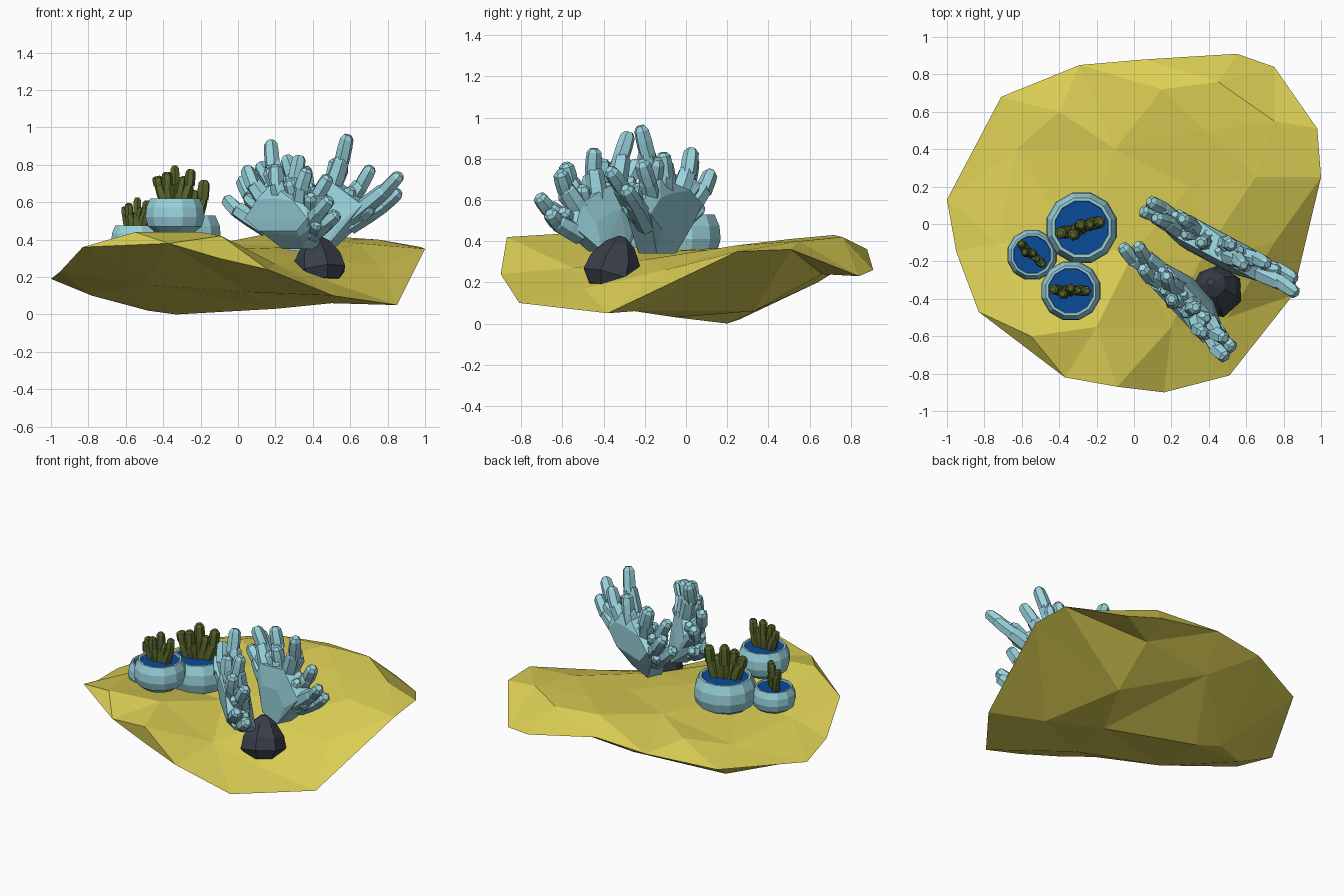
import bpy, bmesh, math
from mathutils import Vector
from mathutils.geometry import delaunay_2d_cdt

cube = bpy.data.objects.get("Cube")
if cube:
    bpy.data.objects.remove(cube)


def material(name, rgb):
    m = bpy.data.materials.new(name)
    m.use_nodes = True
    m.diffuse_color = (*rgb, 1)
    m.node_tree.nodes["Principled BSDF"].inputs["Base Color"].default_value = (*rgb, 1)
    return m


SAND = material("sand yellow", (.72, .63, .09))
BLUE = material("pale coral blue", (.32, .65, .72))
WATER = material("deep water blue", (.003, .07, .33))
GREEN = material("plant green", (.1, .135, .025))
STONE = material("dark slate", (.04, .048, .065))


def finish(bm, name, mat):
    bmesh.ops.recalc_face_normals(bm, faces=bm.faces)
    mesh = bpy.data.meshes.new(name)
    bm.to_mesh(mesh)
    bm.free()
    mesh.materials.append(mat)
    obj = bpy.data.objects.new(name, mesh)
    bpy.context.collection.objects.link(obj)
    return obj


def sweep(bm, start, end, profile, sides):
    """Sweep rings of (radius, fraction along axis) between two points."""
    axis = end - start
    turn = axis.to_track_quat('Z', 'Y')
    rings = []
    for r, t in profile:
        ring = []
        for i in range(sides):
            a = math.tau * (i + .5) / sides
            offset = Vector((r * math.cos(a), r * math.sin(a), 0))
            ring.append(bm.verts.new(start + axis * t + turn @ offset))
        rings.append(ring)
    for low, high in zip(rings, rings[1:]):
        for i in range(sides):
            j = (i + 1) % sides
            bm.faces.new((low[i], low[j], high[j], high[i]))
    bm.faces.new(rings[0][::-1])
    bm.faces.new(rings[-1])


def finger(bm, start, end, r):
    sweep(bm, start, end, [(r, 0), (r, .5), (r * .9, .86), (r * .5, 1)], 6)


# Sand bed: a shared rim with separate upper and lower facets
rim = [(-1, .13, .19), (-.71, .68, .27), (-.29, .85, .33), (.06, .88, .36),
       (.55, .91, .26), (.75, .84, .23), (.98, .51, .36), (1, .25, .35),
       (.85, -.38, .05), (.51, -.81, .1), (.16, -.9, .24), (-.09, -.87, .42),
       (-.37, -.82, .38), (-.83, -.47, .36), (-.95, -.15, .23)]
upper = [(-.55, -.6, .44), (-.2, -.55, .44), (-.3, -.12, .34), (-.72, -.1, .33),
         (0, -.15, .35), (.2, -.55, .27), (.5, -.5, .17), (.35, -.2, .31),
         (.75, -.1, .26), (.65, .25, .38), (.3, .2, .36), (-.1, .4, .38),
         (-.63, .4, .31), (-.4, .6, .37), (.15, .72, .43), (.45, .76, .42),
         (.38, .5, .41), (.75, .55, .4)]
lower = [(-.33, .2, 0), (-.48, .26, .02), (.2, -.05, .03), (.4, .33, .06),
         (.45, .66, .24), (-.05, .64, .2), (-.78, .08, .1), (-.5, -.35, .16),
         (.05, -.5, .12), (.5, -.25, .06), (-.1, -.855, .3)]
bm = bmesh.new()
edge = [bm.verts.new(p) for p in rim]
for inner in (upper, lower):
    pts = rim + inner
    verts = edge + [bm.verts.new(p) for p in inner]
    n = len(rim)
    loops = [(i, (i + 1) % n) for i in range(n)]
    result = delaunay_2d_cdt([Vector(p[:2]) for p in pts], loops, [], 1, 1e-5)
    faces, source = result[2], result[3]
    for f in faces:
        bm.faces.new([verts[source[i][0]] for i in f])
finish(bm, "sand_bed", SAND)

# Rock: faceted dome leaning back
bm = bmesh.new()
sweep(bm, Vector((.45, -.38, .17)), Vector((.41, -.31, .42)),
      [(.1, 0), (.145, .22), (.13, .52), (.075, .84), (.02, 1)], 7)
finish(bm, "rock", STONE)


# Coral fans: a cupped, webbed palm with chunky fingers growing from its edge
def coral_fan(name, base, centre, along, half_width, cup, tips):
    base, centre = Vector(base), Vector(centre)
    along = Vector(along).normalized()
    across = Vector((-along.y, along.x, 0))
    bm = bmesh.new()
    palm = [base + along * half_width * s + across * w for s in (-1, 1) for w in (-.05, .05)]
    spines = []
    for i, (s, z) in enumerate(tips):
        tip = centre + along * s + across * (.035 if i % 2 else -.03)
        tip.z = z
        knuckle = base.lerp(tip, .6) + across * cup
        spines.append((knuckle, tip))
        waist = base.lerp(tip, .36) + across * cup
        palm += [waist + across * .072, waist - across * .072]
        palm += [knuckle + across * .05, knuckle - across * .05]
    hull = [bm.verts.new(p) for p in palm]
    out = bmesh.ops.convex_hull(bm, input=hull)
    loose = [v for v in out["geom_interior"] if isinstance(v, bmesh.types.BMVert)]
    bmesh.ops.delete(bm, geom=loose, context='VERTS')
    for i, (knuckle, tip) in enumerate(spines):
        # each finger bends upward past its middle
        bend = knuckle.lerp(tip, .45) + across * cup * .5 - Vector((0, 0, .012))
        finger(bm, base.lerp(knuckle, .7), bend.lerp(tip, .3), .05)
        finger(bm, bend, tip, .041)
        # stubby bud on alternating sides of the palm
        side = across * (-.06 if i % 2 else .06)
        finger(bm, base.lerp(knuckle, .8), knuckle.lerp(tip, .35) + side, .04)
    finish(bm, name, BLUE)


coral_fan("front_coral_fan", (.33, -.38, .35), (.25, -.41, 0), (.68, -.73, 0), .08, -.03,
          [(-.43, .62), (-.38, .73), (-.27, .79), (-.15, .93), (-.04, .8),
           (.08, .85), (.21, .78), (.31, .74), (.39, .62), (.38, .54)])
coral_fan("rear_coral_fan", (.39, -.14, .34), (.46, -.12, 0), (.88, -.47, 0), .1, .02,
          [(-.46, .65), (-.45, .74), (-.38, .81), (-.25, .85), (-.1, .79),
           (.05, .83), (.16, .96), (.27, .79), (.48, .75), (.44, .66)])


# Round pots with a thick lip, water and a row of bent plant fingers
def planter(name, x, y, top, r, row, rise):
    foot, mouth = Vector((x, y, top - 1.12 * r)), Vector((x, y, top))
    bm = bmesh.new()
    sweep(bm, foot, mouth, [(r * .65, 0), (r * .91, .18), (r, .45), (r * .97, .74),
                            (r * .84, 1), (r * .76, 1), (r * .72, .9)], 12)
    finish(bm, name + "_pot", BLUE)

    bm = bmesh.new()
    level = mouth - Vector((0, 0, .01))
    sweep(bm, level - Vector((0, 0, .008)), level, [(r * .75, 0), (r * .75, 1)], 12)
    finish(bm, name + "_water", WATER)

    bm = bmesh.new()
    row = Vector(row)
    across = Vector((-row.y, row.x, 0))
    up = Vector((0, 0, rise))
    for s, h, w in ((-.95, .7, .12), (-.45, .82, -.15), (0, 1, .12), (.85, .9, -.05)):
        root = level + row * s * .5 - up * .1
        elbow = level + row * s * .9 + across * w + up * .42
        tip = level + row * s + across * w + up * h
        finger(bm, root, elbow + up * .08, r * .2)
        finger(bm, elbow, tip, r * .175)
    # short inner shoot
    finger(bm, level + row * .15, level + row * .4 + up * .66, r * .17)
    finish(bm, name + "_plant", GREEN)


planter("large", -.28, -.02, .53, .195, (.115, .045, 0), .22)
planter("medium", -.337, -.357, .62, .163, (.1, .005, 0), .185)
planter("small", -.545, -.165, .475, .137, (.07, -.055, 0), .16)
